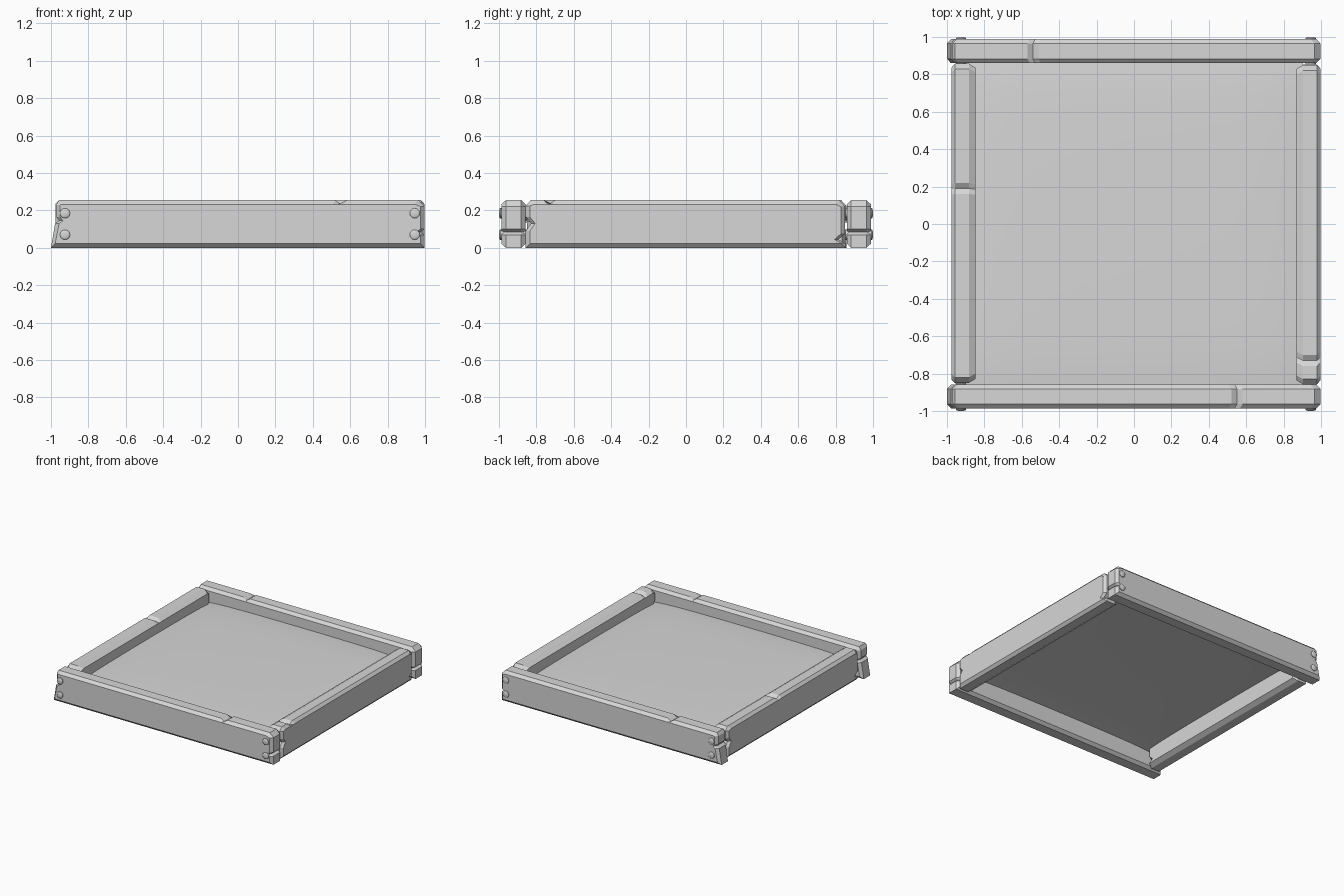
import bpy, bmesh, math
from mathutils import Matrix

if "Cube" in bpy.data.objects:
    bpy.data.objects.remove(bpy.data.objects["Cube"])

grey = bpy.data.materials.new("light_grey")
grey.use_nodes = True
colour = (0.68, 0.68, 0.68, 1)
grey.diffuse_color = colour
grey.node_tree.nodes["Principled BSDF"].inputs["Base Color"].default_value = colour

H = 0.255   # plank height


def finish(name, bm, matrix=Matrix()):
    bmesh.ops.recalc_face_normals(bm, faces=bm.faces)
    mesh = bpy.data.meshes.new(name)
    bm.to_mesh(mesh)
    bm.free()
    mesh.materials.append(grey)
    ob = bpy.data.objects.new(name, mesh)
    ob.matrix_world = matrix
    bpy.context.collection.objects.link(ob)
    return ob


def plank(name, start, end, crack, thick, near, far, matrix):
    """Loft a worn side outline (length, height) through the thickness, with chamfered faces."""
    c = 0.022
    outline = start + [(crack - 0.03, H), (crack, H - 0.02), (crack + 0.03, H)] + end
    low, high = min(p[0] for p in outline), max(p[0] for p in outline)
    mid, shrink = (low + high) / 2, 1 - 2 * c / (high - low)
    inset = [(mid + (s - mid) * shrink, min(max(z, c), H - c)) for s, z in outline]
    h = thick / 2
    bm = bmesh.new()
    rings = [[bm.verts.new((s, y, z)) for s, z in ring]
             for y, ring in ((-h, inset), (near - h, outline), (h - far, outline), (h, inset))]
    n = len(outline)
    for r, q in zip(rings, rings[1:]):
        for i in range(n):
            j = (i + 1) % n
            bm.faces.new((r[i], r[j], q[j], q[i]))
    bm.faces.new(rings[0])
    bm.faces.new(rings[-1])
    finish(name, bm, matrix)


# Long planks: splayed, notched right end and a slim split in the left end
long_start = [(-1, 0), (-0.978, 0.13), (-0.957, 0.145), (-0.972, 0.165), (-0.972, 0.23), (-0.957, H)]
long_end = [(0.965, H), (0.997, 0.222), (0.997, 0.1), (0.975, 0.085), (0.997, 0.07), (0.997, 0)]
for name, y, crack in (("front_plank", -0.922, 0.55), ("back_plank", 0.924, -0.54)):
    plank(name, long_start, long_end, crack, 0.128, 0.023, 0.023, Matrix.Translation((0, y, 0)))

# Short planks run along y between the long ones, one turned half round from the other
short_start = [(-0.857, 0), (-0.857, 0.09), (-0.828, 0.13), (-0.857, 0.165), (-0.857, 0.225), (-0.83, H)]
short_end = [(0.82, H), (0.85, 0.22), (0.85, 0.075), (0.815, 0.045), (0.852, 0.025), (0.852, 0)]
for name, x, crack, angle in (("left_plank", 0.933, -0.73, 90), ("right_plank", -0.912, -0.19, 270)):
    plank(name, short_start, short_end, crack, 0.13, 0.02, 0.036,
          Matrix.Translation((x, 0, 0)) @ Matrix.Rotation(math.radians(angle), 4, "Z"))

# Bolts pass through the long planks, with domed heads outside
for side, word in ((-1, "front"), (1, "back")):
    for x in (-0.925, 0.945):
        for z in (0.07, 0.185):
            bm = bmesh.new()
            bmesh.ops.create_cone(bm, cap_ends=True, segments=12, radius1=0.027, radius2=0.027,
                                  depth=0.14)
            bmesh.ops.create_uvsphere(bm, u_segments=12, v_segments=8, radius=0.027,
                                      matrix=Matrix.Translation((0, 0, 0.07))
                                      @ Matrix.Diagonal((1, 1, 0.26, 1)))
            m = (Matrix.Translation((x, side * 0.923, z))
                 @ Matrix.Rotation(-side * math.pi / 2, 4, "X"))
            bolt = finish(word + "_bolt", bm, m)
            bolt.data.polygons.foreach_set("use_smooth", [True] * len(bolt.data.polygons))
            bolt.data.set_sharp_from_angle(angle=math.radians(40))

# Gently domed panel that falls away at its edges and corners
bm = bmesh.new()
bmesh.ops.create_grid(bm, x_segments=24, y_segments=24, size=0.9)
for v in bm.verts:
    u, w = abs(v.co.x / 0.9), abs(v.co.y / 0.9)
    v.co.z = 0.172 - 0.012 * (u ** 8 + w ** 8) - 0.008 * (u * u + w * w)
panel = finish("inner_panel", bm)
for f in panel.data.polygons:
    f.use_smooth = True
if panel.data.polygons[0].normal.z < 0:
    panel.data.flip_normals()
